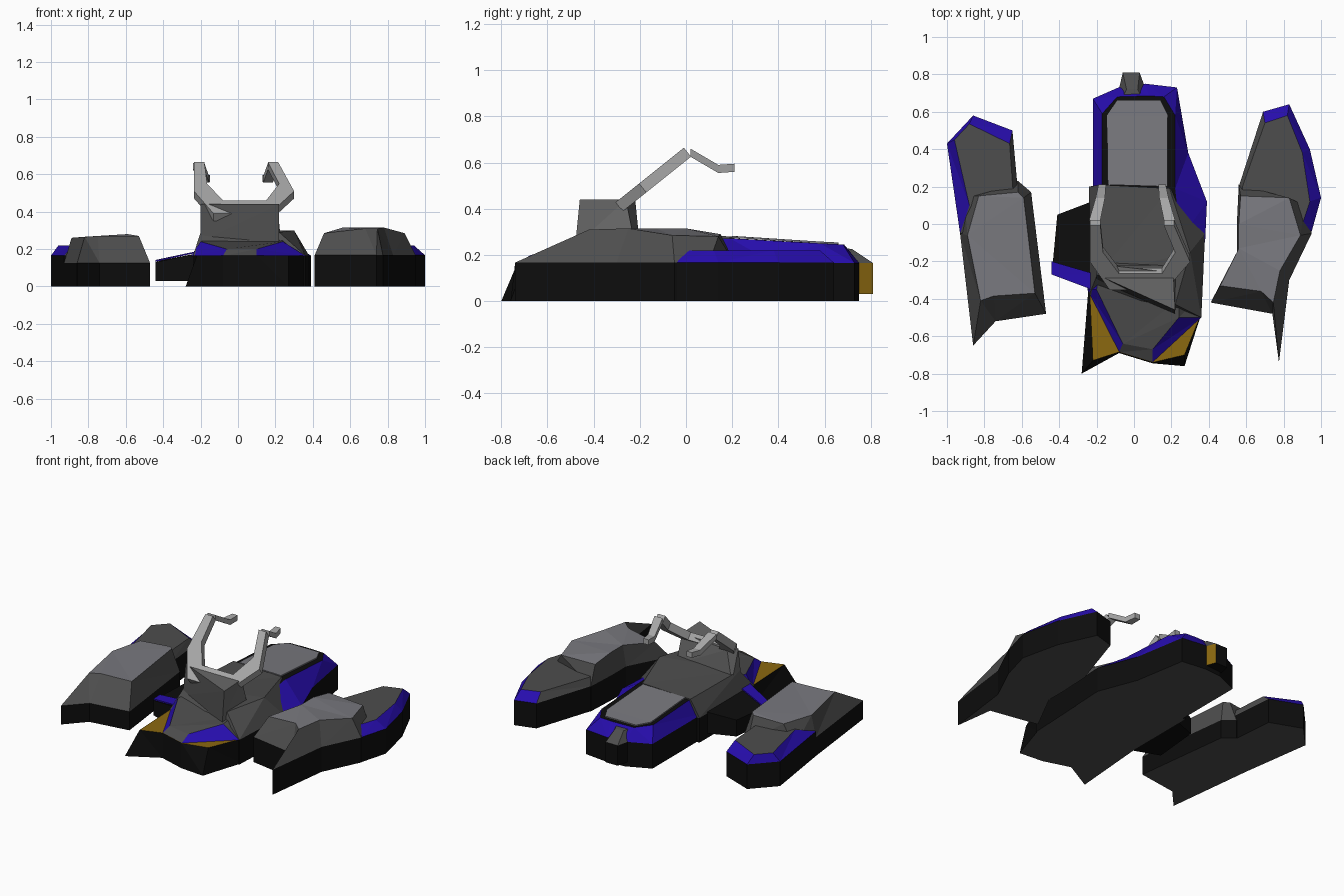
import bpy, bmesh
from mathutils import Vector

# Flat colours
COLOURS = {
    "k": ("black", (0.004, 0.004, 0.004)),
    "g": ("dark_grey", (0.075, 0.075, 0.075)),
    "m": ("mid_grey", (0.14, 0.14, 0.14)),
    "l": ("panel_grey", (0.19, 0.19, 0.21)),
    "c": ("claw_grey", (0.38, 0.38, 0.38)),
    "b": ("blue", (0.02, 0.004, 0.42)),
    "y": ("gold", (0.26, 0.14, 0.005)),
}
KEYS = list(COLOURS)
MATS = []
for n, c in COLOURS.values():
    mt = bpy.data.materials.new(n)
    mt.diffuse_color = (*c, 1)
    MATS.append(mt)


def at(pts, z):
    """Give 2D points a height."""
    return [(p[0], p[1], z) for p in pts]


def loft(name, rings, bands, cap, base="g"):
    """Join equal rings; each band is one colour key or one key per edge."""
    bm = bmesh.new()
    vs = [[bm.verts.new(p) for p in r] for r in rings]
    n = len(rings[0])
    bm.faces.new(vs[0][::-1]).material_index = KEYS.index(base)
    bm.faces.new(vs[-1]).material_index = KEYS.index(cap)
    for a, b, col in zip(vs, vs[1:], bands):
        for i in range(n):
            j = (i + 1) % n
            f = bm.faces.new((a[i], a[j], b[j], b[i]))
            f.material_index = KEYS.index(col[i % len(col)])
    bmesh.ops.triangulate(bm, faces=bm.faces[:])
    bmesh.ops.recalc_face_normals(bm, faces=bm.faces[:])
    me = bpy.data.meshes.new(name)
    bm.to_mesh(me)
    bm.free()
    for mt in MATS:
        me.materials.append(mt)
    ob = bpy.data.objects.new(name, me)
    bpy.context.collection.objects.link(ob)
    return ob


def block(name, foot, wall, top, bevel, cap):
    """Black vertical wall, coloured bevel, coloured top."""
    return loft(name, [at(foot, 0), at(foot, wall), top], ["k", bevel], cap)


def plate(name, pts, col):
    """Thin painted panel."""
    return loft(name, [pts, [(x, y, z + 0.008) for x, y, z in pts]], [col], col, col)


# Left pod
block("left_pod_rear",
      [(-1, .43), (-.86, .58), (-.65, .5), (-.62, .17), (-.75, -.05), (-.93, -.05)], .165,
      at([(-.96, .45), (-.88, .535), (-.665, .43), (-.645, .15), (-.75, 0), (-.88, .1)], .22),
      "bbgggb", "g")
block("left_pod_front",
      [(-.93, -.05), (-.86, -.65), (-.74, -.52), (-.47, -.48), (-.55, .17), (-.62, .23), (-.91, .15)], .125,
      [(-.89, -.06, .26), (-.82, -.41, .265), (-.75, -.385, .27), (-.53, -.37, .27),
       (-.59, .14, .28), (-.62, .17, .275), (-.83, .15, .265)], "g", "l")

# Right pod
block("right_pod_rear",
      [(.55, 0), (.56, .2), (.69, .6), (.83, .64), (.94, .4), (1, .14), (.95, -.04)], .167,
      at([(.6, 0), (.58, .2), (.7, .54), (.82, .58), (.9, .38), (.94, .12), (.9, 0)], .22),
      "ggbbbbg", "g")
block("right_pod_front",
      [(.55, 0), (.55, -.15), (.41, -.42), (.74, -.48), (.775, -.74), (.83, -.3), (.95, -.05), (.91, .1), (.56, .21)],
      .167,
      [(.56, 0, .315), (.56, -.13, .315), (.46, -.33, .285), (.68, -.36, .31), (.745, -.42, .31),
       (.78, -.25, .315), (.89, -.06, .285), (.83, .14, .28), (.57, .15, .29)], "g", "l")

# Centre hull: blue rear deck with black rim and pale panel
block("hull_rear",
      [(-.22, .67), (-.06, .74), (.06, .75), (.23, .73), (.29, .38), (.39, .12), (.38, -.1), (-.24, -.1), (-.22, .13)],
      .165,
      [(-.17, .59, .25), (-.09, .68, .245), (.08, .685, .245), (.16, .68, .245), (.22, .58, .25),
       (.22, .19, .272), (.25, -.08, .26), (-.18, -.1, .26), (-.17, .2, .272)], "b", "k")
plate("deck_panel", [(-.145, .58, .25), (-.09, .66, .246), (.14, .66, .246), (.18, .58, .25),
                     (.18, .2, .274), (-.14, .21, .274)], "l")
nub = [(-.09, .68), (-.06, .81), (.03, .81), (.07, .7)]
loft("tail_nub", [at(nub, .03), at(nub, .165),
                  [(-.07, .66, .235), (-.04, .72, .225), (.02, .72, .225), (.05, .66, .235)]],
     ["kkyk", "g"], "g", "k")

# Centre hull: grey middle
block("hull_middle", [(-.24, -.38), (.36, -.5), (.38, -.05), (.27, .2), (-.24, .2)], .165,
      [(-.2, -.28, .29), (.22, -.43, .29), (.3, -.15, .3), (.19, .19, .28), (-.18, .21, .28)],
      "g", "g")

# Centre hull: gold-topped skirt with two prongs, then the nose above it
loft("front_skirt",
     [at([(-.24, -.3), (-.28, -.8), (-.08, -.69), (.1, -.745), (.27, -.76), (.36, -.48)], 0),
      at([(-.24, -.3), (-.22, -.73), (-.08, -.685), (.1, -.74), (.27, -.7), (.36, -.48)], .165)],
     ["k"], "y")
loft("nose",
     [at([(-.24, -.3), (-.25, -.35), (-.08, -.685), (.1, -.74), (.36, -.5), (.34, -.4)], .164),
      [(-.19, -.3, .245), (-.2, -.35, .24), (-.06, -.64, .2), (.1, -.67, .2),
       (.24, -.5, .24), (.24, -.4, .25)]], ["bbgbgg"], "g")

# Left stub wing with blue leading edge
loft("stub_wing",
     [at([(-.44, -.27), (-.2, -.36), (-.2, .13), (-.41, .05)], .03),
      [(-.44, -.27, .13), (-.2, -.36, .18), (-.2, .13, .18), (-.41, .05, .14)]], ["k"], "k", "k")
plate("wing_stripe", [(-.44, -.27, .132), (-.2, -.36, .185), (-.2, -.27, .185), (-.44, -.2, .134)], "b")

# Skewed turret
loft("turret",
     [[(-.2, -.3, .24), (.22, -.48, .24), (.23, -.22, .24), (-.2, -.2, .24)],
      [(-.2, -.27, .44), (.22, -.46, .44), (.21, -.26, .44), (-.15, -.22, .44)]], ["gmmm"], "m")

# Claw: open ring in a tilted plane
outline = [(-.235, .645), (-.235, .49), (-.13, .37), (.17, .37), (.3, .49), (.215, .645), (.16, .645),
           (.22, .53), (.15, .44), (-.08, .44), (-.165, .53), (-.18, .645)]
shift = Vector((0, -.62, .78)) * .025
flat = [Vector((x, (z - .4) / .8 - .3, z)) for x, z in outline]
loft("claw", [[p - shift for p in flat], [p + shift for p in flat]], ["c"], "c", "c")

# Hooked fingertips
for name, s, x in (("left_claw_tip", 1, -.21), ("right_claw_tip", -1, .19)):
    rings = []
    for dx, y, z, w in ((0, .02, .64, .03), (.03, .14, .57, .025), (.04, .21, .575, .02)):
        cx = x + s * dx
        rings.append([(cx - w, y, z - .015), (cx + w, y, z - .015), (cx + w, y, z + .02), (cx - w, y, z + .02)])
    loft(name, rings, ["c", "c"], "c", "c")
